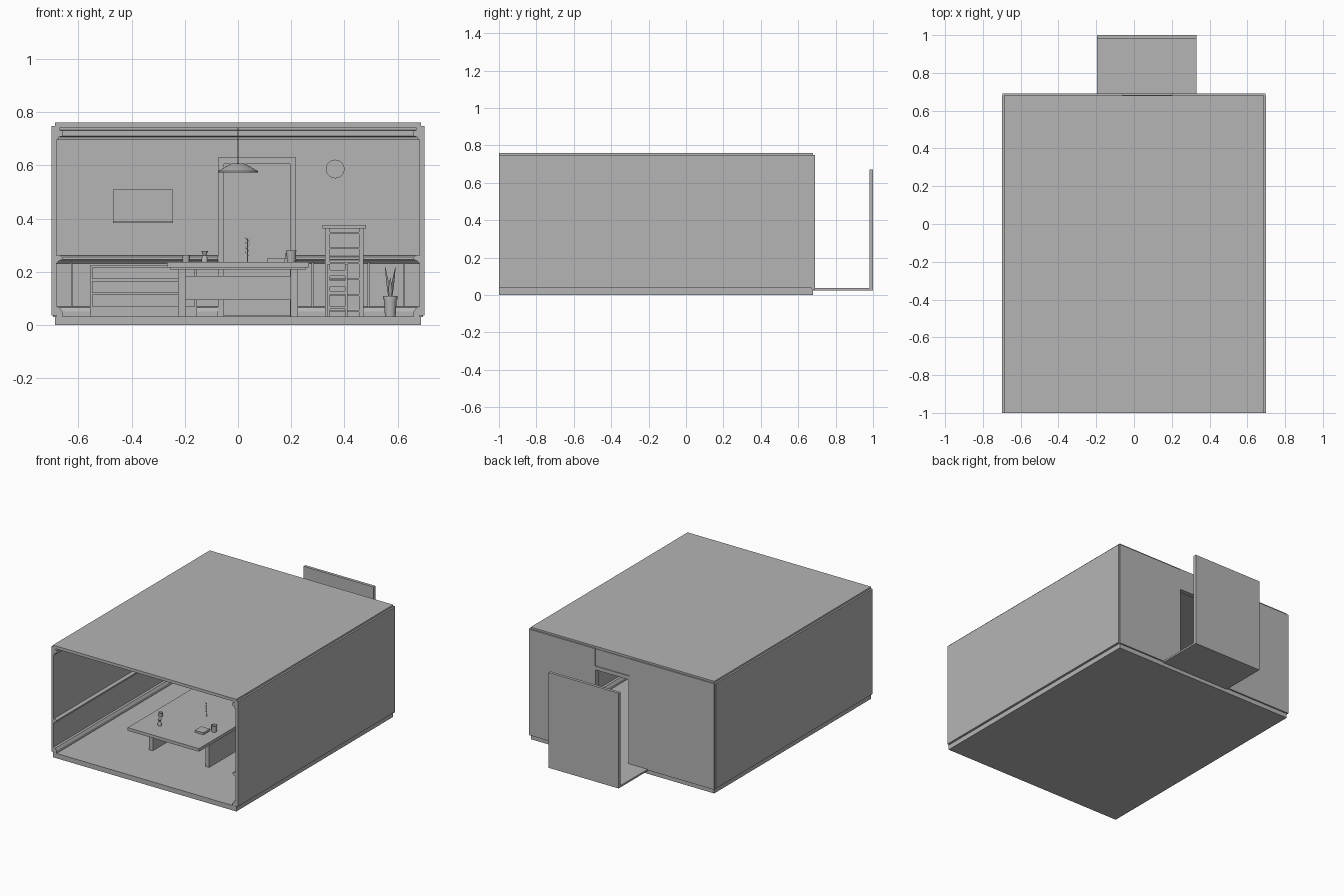
import bpy, bmesh, math, random
from mathutils import Vector

random.seed(4)
if "Cube" in bpy.data.objects:
    bpy.data.objects.remove(bpy.data.objects["Cube"])

grey = bpy.data.materials.new("plain_grey")
grey.use_nodes = True
TONE = (0.46, 0.46, 0.46, 1)
grey.diffuse_color = TONE
grey.node_tree.nodes["Principled BSDF"].inputs["Base Color"].default_value = TONE


def finish(name, bm):
    bmesh.ops.recalc_face_normals(bm, faces=bm.faces)
    me = bpy.data.meshes.new(name)
    bm.to_mesh(me)
    bm.free()
    me.materials.append(grey)
    ob = bpy.data.objects.new(name, me)
    bpy.context.collection.objects.link(ob)
    return ob


def add_box(bm, x, y, z):
    vs = bmesh.ops.create_cube(bm, size=1)["verts"]
    for v in vs:
        v.co = Vector([(a + b) / 2 + c * (b - a) for c, (a, b) in zip(v.co, (x, y, z))])


def boxes(name, *specs):
    """One object made of boxes given as (x range, y range, z range)."""
    bm = bmesh.new()
    for s in specs:
        add_box(bm, *s)
    return finish(name, bm)


def lathe(name, centre, profile, sides=24, smooth=True):
    """Turn a (radius, height) profile round the vertical axis."""
    bm = bmesh.new()
    vs = [bm.verts.new((r, 0, z)) for r, z in profile]
    es = [bm.edges.new(p) for p in zip(vs, vs[1:])]
    bmesh.ops.spin(bm, geom=vs + es, axis=(0, 0, 1), cent=(0, 0, 0),
                   angle=2 * math.pi, steps=sides)
    bmesh.ops.remove_doubles(bm, verts=bm.verts, dist=0.0002)
    ob = finish(name, bm)
    ob.location = centre
    if smooth:
        bpy.ops.object.select_all(action='DESELECT')
        ob.select_set(True)
        bpy.context.view_layer.objects.active = ob
        bpy.ops.object.shade_smooth_by_angle(angle=math.radians(35))
    return ob


def rail(name, profile, stops):
    """Moulding on both side walls and on the back wall between stops."""
    bm = bmesh.new()

    def run(points, vec):
        face = bm.faces.new([bm.verts.new(p) for p in points])
        ext = bmesh.ops.extrude_face_region(bm, geom=[face])["geom"]
        bmesh.ops.translate(bm, vec=vec, verts=[g for g in ext if isinstance(g, bmesh.types.BMVert)])

    for side in (-1, 1):
        run([(side * (INNER - d), -1, z) for d, z in profile], (0, 1 + BACK, 0))
    for a, b in stops:
        run([(a, BACK - d, z) for d, z in profile], (b - a, 0, 0))
    return finish(name, bm)


INNER, BACK, FLOOR = 0.682, 0.672, 0.033
DOOR = (-0.06, 0.2)

# Room shell
boxes("floor", ((-0.688, 0.688), (-1, 0.68), (0, FLOOR)))
boxes("ceiling", ((-0.688, 0.688), (-1, 0.68), (0.74, 0.76)))
for side, label in ((-1, "right"), (1, "left")):
    boxes(label + "_wall", (sorted((side * INNER, side * 0.7)), (-1, 0.68), (0.036, 0.748)))
boxes("back_wall",
      ((-0.695, DOOR[0]), (BACK, 0.69), (0.03, 0.748)),
      ((DOOR[1], 0.695), (BACK, 0.69), (0.03, 0.748)))
boxes("door_lintel", (DOOR, (BACK, 0.684), (0.61, 0.745)))

# Hallway behind the door
boxes("hall_floor", ((-0.195, 0.33), (0.68, 1), (0.024, 0.036)))
boxes("hall_wall", ((-0.195, 0.33), (0.98, 1), (0.03, 0.67)))

# Mouldings
sides = [(-INNER, -0.075), (0.218, INNER)]
rail("crown_moulding", [(0, 0.74), (0.012, 0.74), (0.012, 0.732), (0.024, 0.73),
                        (0.024, 0.71), (0.008, 0.706), (0.006, 0.695), (0, 0.695)], [(-INNER, INNER)])
rail("chair_rail", [(0, 0.262), (0.012, 0.262), (0.022, 0.256), (0.022, 0.246), (0.008, 0.24), (0, 0.232)], sides)
rail("skirting", [(0, FLOOR), (0.022, FLOOR), (0.022, 0.05), (0.012, 0.066), (0, 0.07)], sides)

# Panelling strips below the chair rail
boxes("wainscot_strips", *[((x - 0.003, x + 0.003), (BACK - 0.006, BACK), (0.06, 0.235))
                           for x in (-0.624, 0.28, 0.49, 0.624)])

# Door frame
boxes("door_frame",
      ((-0.075, -0.053), (BACK - 0.015, 0.69), (FLOOR, 0.63)),
      ((0.195, 0.218), (BACK - 0.015, 0.69), (FLOOR, 0.63)),
      ((-0.075, 0.218), (BACK - 0.015, 0.69), (0.605, 0.63)))

# Table with panel legs
boxes("table_top", ((-0.267, 0.267), (-0.8, -0.04), (0.216, 0.237)))
boxes("table_underframe", ((-0.255, 0.255), (-0.77, -0.07), (0.208, 0.216)))
for side, label in ((-1, "right"), (1, "left")):
    boxes(label + "_table_leg", (sorted((side * 0.198, side * 0.225)), (-0.63, -0.21), (FLOOR, 0.209)))
boxes("table_stretcher", ((-0.2, 0.2), (-0.435, -0.405), (0.094, 0.184)))

# Things on the table
TOP = 0.237


def cup(name, x, y, r, h):
    lathe(name, (x, y, TOP), [(0, 0), (r * 0.85, 0), (r, h), (r * 0.85, h), (r * 0.7, 0.005), (0, 0.005)], 16)


cup("small_cup", -0.195, -0.55, 0.015, 0.027)
cup("mug", 0.2, -0.54, 0.019, 0.043)
boxes("mug_handle", ((0.176, 0.184), (-0.543, -0.537), (0.248, 0.27)))
lathe("small_vase", (-0.125, -0.66, TOP),
      [(0, 0), (0.012, 0), (0.013, 0.012), (0.006, 0.024), (0.013, 0.042), (0, 0.036)], 16)
boxes("book", ((0.11, 0.175), (-0.62, -0.55), (TOP, 0.251)))
bm = bmesh.new()
add_box(bm, (0.033, 0.037), (-0.387, -0.383), (TOP, 0.325))
for i in range(8):
    z, s = 0.255 + i * 0.009, (-1) ** i
    bm.faces.new([bm.verts.new(p) for p in
                  ((0.035, -0.385, z), (0.035 + s * 0.006, -0.392, z + 0.006), (0.035 + s * 0.01, -0.385, z + 0.016))])
finish("table_sprig", bm)

# Hanging lamp
lathe("lamp_shade", (0, -0.42, 0.572),
      [(0.07, 0.005), (0.075, 0), (0.075, 0.006), (0.026, 0.034), (0, 0.036), (0, 0.03), (0.024, 0.028), (0.07, 0.005)], 32)
lathe("lamp_cord", (0, -0.42, 0.6), [(0.002, 0), (0.002, 0.14)], 8)

# Sideboard with drawers
boxes("sideboard", ((-0.556, -0.154), (0.53, BACK), (FLOOR, 0.226)))
boxes("sideboard_drawers", *[((-0.548, -0.162), (0.522, 0.53), (z, z + 0.044)) for z in (0.07, 0.121, 0.173)])

# Bookcase
boxes("bookcase",
      ((0.327, 0.345), (0.52, BACK), (FLOOR, 0.362)),
      ((0.455, 0.472), (0.52, BACK), (FLOOR, 0.362)),
      ((0.345, 0.455), (0.655, BACK), (FLOOR, 0.362)),
      ((0.318, 0.481), (0.51, BACK), (0.362, 0.376)),
      *[((0.345, 0.455), (0.525, 0.66), (z, z + 0.007)) for z in (0.05, 0.11, 0.17, 0.23, 0.285, 0.342)])

# Slatted chair
CX = (0.34, 0.41)
boxes("chair",
      *[((x, x + 0.009), (y, y + 0.01), (FLOOR, h)) for x in (0.337, 0.402) for y, h in ((0.36, 0.23), (0.45, 0.12))],
      (CX, (0.36, 0.46), (0.115, 0.127)),
      *[(CX, (0.362, 0.368), (z, z + 0.022)) for z in (0.145, 0.185)],
      *[(CX, (y, y + 0.006), (0.06, 0.07)) for y in (0.362, 0.452)])

# Potted plant
PX, PY = 0.572, 0.45
lathe("plant_pot", (PX, PY, FLOOR),
      [(0, 0), (0.02, 0), (0.024, 0.062), (0.027, 0.062), (0.027, 0.077), (0.02, 0.077), (0.02, 0.068), (0, 0.068)], 20)
bm = bmesh.new()
for i in range(8):
    a = i * math.tau / 8
    out, across = Vector((math.cos(a), math.sin(a), 0)), Vector((-math.sin(a), math.cos(a), 0))
    h = 0.08 + 0.045 * (i % 2)
    base = Vector((PX, PY, 0.1)) + out * 0.006
    mid = base + out * 0.009 + Vector((0, 0, h / 2))
    tip = base + out * 0.023 + Vector((0, 0, h))
    pts = [base - across * 0.004, base + across * 0.004, mid + across * 0.007, tip, mid - across * 0.007]
    bm.faces.new([bm.verts.new(p) for p in pts])
finish("plant_leaves", bm)

# Wall board with pins
boxes("wall_board", ((-0.47, -0.244), (0.66, BACK), (0.383, 0.51)))
boxes("wall_board_ledge", ((-0.47, -0.244), (0.65, BACK), (0.383, 0.39)))
pins = [(random.uniform(-0.45, -0.27), random.uniform(0.4, 0.49)) for _ in range(16)]
boxes("wall_board_pins", *[((x, x + 0.008), (0.657, 0.66), (z, z + 0.004)) for x, z in pins])

# Wall clock
clock = lathe("wall_clock", (0.365, BACK, 0.586), [(0, 0), (0.035, 0), (0.035, 0.012), (0, 0.012)], 32)
clock.rotation_euler.x = math.pi / 2
boxes("clock_hands",
      ((0.364, 0.367), (0.657, 0.66), (0.586, 0.61)),
      ((0.364, 0.381), (0.657, 0.66), (0.585, 0.588)))
